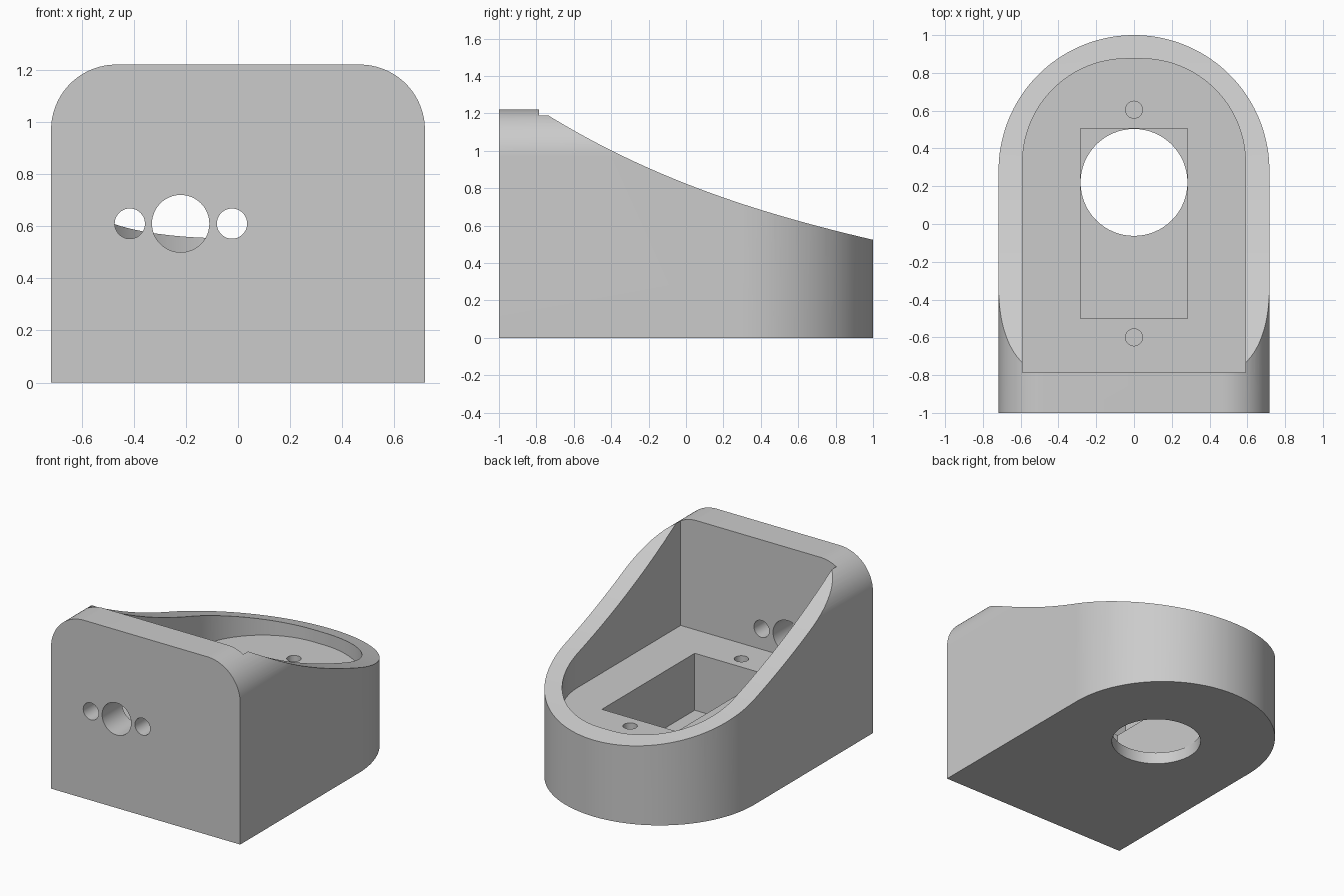
import bpy, bmesh, math
from mathutils import Vector

if "Cube" in bpy.data.objects:
    bpy.data.objects.remove(bpy.data.objects["Cube"])

grey = bpy.data.materials.new("light grey")
grey.diffuse_color = (0.6, 0.6, 0.6, 1)
grey.use_nodes = True
grey.node_tree.nodes["Principled BSDF"].inputs["Base Color"].default_value = grey.diffuse_color


def arc(cx, cy, r, a0, a1, n):
    return [(cx + r * math.cos(math.radians(a0 + (a1 - a0) * i / n)),
             cy + r * math.sin(math.radians(a0 + (a1 - a0) * i / n))) for i in range(n + 1)]


def circle(cx, cy, r, n=64):
    return arc(cx, cy, r, 0, 360, n)[:-1]


def prism(name, outline, axis, lo, hi):
    """Extrude a closed 2D outline along one axis from lo to hi."""
    place = {"x": lambda a, b, c: (c, a, b),
             "y": lambda a, b, c: (a, c, b),
             "z": lambda a, b, c: (a, b, c)}[axis]
    bm = bmesh.new()
    face = bm.faces.new([bm.verts.new(place(a, b, lo)) for a, b in outline])
    ext = bmesh.ops.extrude_face_region(bm, geom=[face])
    shift = Vector(place(0, 0, hi - lo))
    bmesh.ops.translate(bm, vec=shift,
                        verts=[v for v in ext["geom"] if isinstance(v, bmesh.types.BMVert)])
    bmesh.ops.recalc_face_normals(bm, faces=bm.faces)
    mesh = bpy.data.meshes.new(name)
    bm.to_mesh(mesh)
    bm.free()
    mesh.materials.append(grey)
    obj = bpy.data.objects.new(name, mesh)
    bpy.context.collection.objects.link(obj)
    return obj


def combine(target, tool, operation="DIFFERENCE"):
    """Apply a boolean and remove the tool."""
    mod = target.modifiers.new(tool.name, "BOOLEAN")
    mod.operation, mod.solver, mod.object = operation, "EXACT", tool
    bpy.context.view_layer.objects.active = target
    bpy.ops.object.modifier_apply(modifier=mod.name)
    bpy.data.objects.remove(tool, do_unlink=True)


def slope(y):
    """Height of the sagging top edge."""
    return 0.824 - 0.4124 * y + 0.1124 * y * y - 0.026 * y * (y - 1) * (y + 0.73)


W, H, WALL = 0.717, 1.22, -0.785

# Housing: straight sides with a rounded back
body = prism("housing", [(-W, -1), (W, -1)] + arc(0, 1 - W, W, 0, 180, 72), "z", 0, H)

# Rounded top corners of the front plate
R = 0.25
combine(body, prism("front_outline",
                    [(-W - 0.1, -0.1), (W + 0.1, -0.1), (W + 0.1, H - R - 0.001)]
                    + arc(W - R, H - R, R, 0, 90, 24) + arc(R - W, H - R, R, 90, 180, 24)
                    + [(-W - 0.1, H - R - 0.001)], "y", -1.2, 1.2), "INTERSECT")

# Curved top that falls away to the back
ys = [1.1 + (WALL - 1.1) * i / 48 for i in range(49)]
combine(body, prism("top_slope", [(y, slope(y)) for y in ys] + [(WALL, 1.5), (1.1, 1.5)],
                    "x", -1, 1))

# Main cavity
combine(body, prism("cavity", [(-0.59, WALL), (0.59, WALL)]
                    + arc(0.04, 0.325, 0.55, 0, 90, 32) + arc(-0.04, 0.325, 0.55, 90, 180, 32),
                    "z", 0.47, 1.6))

# Rectangular pocket below the cavity floor
combine(body, prism("pocket", [(-0.284, -0.5), (0.284, -0.5), (0.284, 0.505), (-0.284, 0.505)],
                    "z", 0.08, 0.6))

# Large round opening in the base
combine(body, prism("base_opening", circle(0, 0.22, 0.283), "z", -0.1, 0.2))

# Blind screw holes in the cavity floor
for y in (-0.6, 0.605):
    combine(body, prism("screw_hole", circle(0, y, 0.045, 32), "z", 0.2, 0.6))

# Three holes through the front wall
for x, r in ((-0.415, 0.058), (-0.22, 0.11), (-0.023, 0.058)):
    combine(body, prism("front_hole", circle(x, 0.61, r, 48), "y", -1.1, -0.7))

bpy.ops.object.select_all(action="DESELECT")
body.select_set(True)
bpy.context.view_layer.objects.active = body
bpy.ops.object.shade_smooth_by_angle(angle=math.radians(25))
